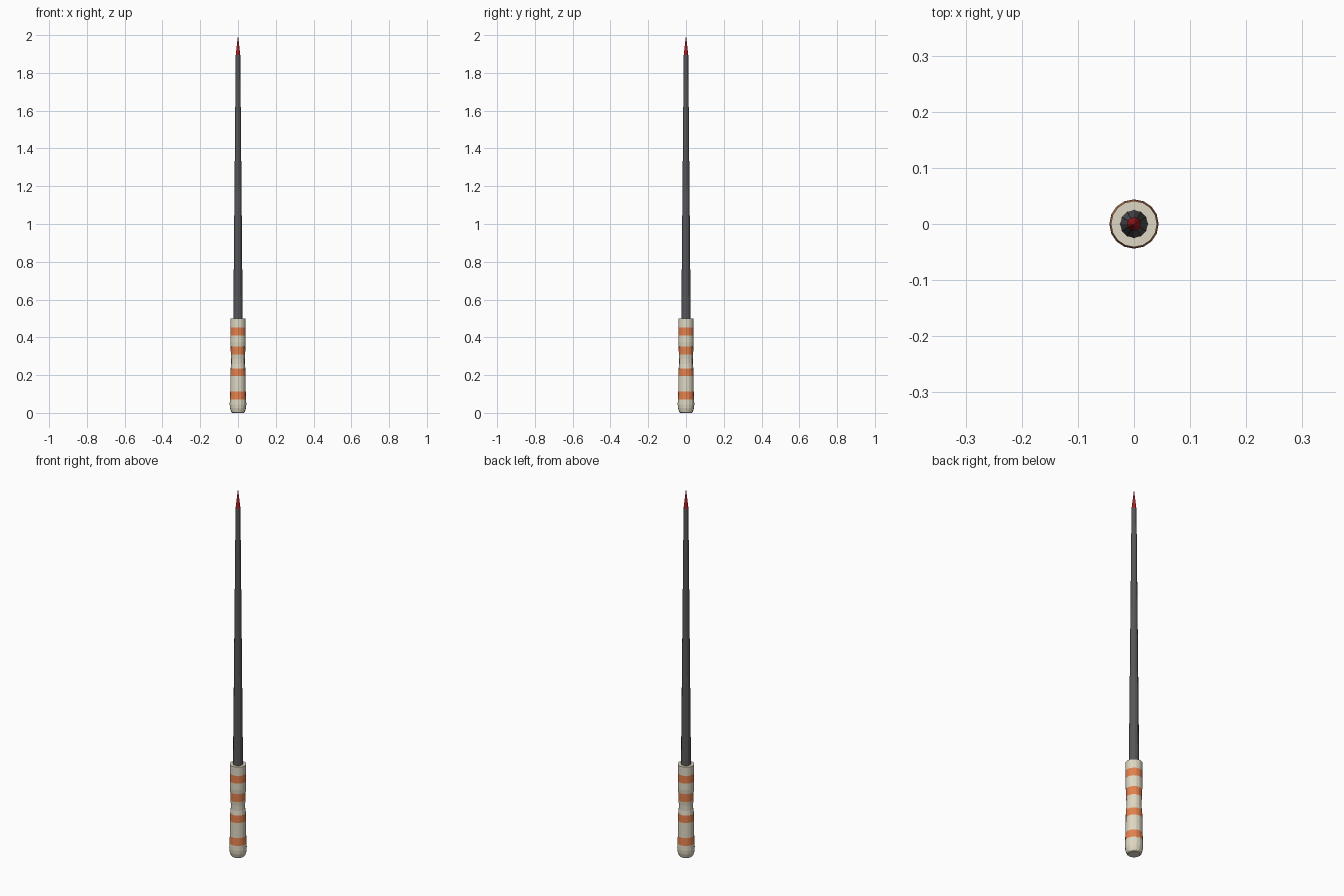
import bpy, bmesh, math

if "Cube" in bpy.data.objects:
    bpy.data.objects.remove(bpy.data.objects["Cube"])


def material(name, rgb):
    m = bpy.data.materials.new(name)
    m.diffuse_color = (*rgb, 1)
    m.use_nodes = True
    m.node_tree.nodes["Principled BSDF"].inputs["Base Color"].default_value = m.diffuse_color
    return m


cream = material("cream", (0.73, 0.68, 0.54))
orange = material("orange", (0.77, 0.22, 0.075))
grey = material("dark_grey", (0.095, 0.095, 0.1))
red = material("red", (0.42, 0.012, 0.016))


def lathe(name, profile, sides, mats, stripes=()):
    """Revolve (radius, z) points; faces whose middle lies in a stripe use slot 1."""
    bm = bmesh.new()
    rings = []
    for r, z in profile:
        if r == 0:
            rings.append([bm.verts.new((0, 0, z))] * sides)
        else:
            rings.append([bm.verts.new((r * math.cos(2 * math.pi * i / sides),
                                        r * math.sin(2 * math.pi * i / sides), z))
                          for i in range(sides)])
    for (a, b) in zip(rings, rings[1:]):
        for i in range(sides):
            j = (i + 1) % sides
            f = bm.faces.new(list(dict.fromkeys((a[i], a[j], b[j], b[i]))))
            z = f.calc_center_median().z
            f.material_index = int(any(lo < z < hi for lo, hi in stripes))
    # Close open ends
    if profile[0][0] > 0:
        bm.faces.new(rings[0][::-1])
    if profile[-1][0] > 0:
        bm.faces.new(rings[-1])
    bmesh.ops.recalc_face_normals(bm, faces=bm.faces)
    me = bpy.data.meshes.new(name)
    bm.to_mesh(me)
    bm.free()
    for m in mats:
        me.materials.append(m)
    ob = bpy.data.objects.new(name, me)
    bpy.context.collection.objects.link(ob)
    return ob


# Grip with a rounded butt, a slight waist and four painted bands
lathe("handle",
      [(0.030, 0), (0.036, 0.005), (0.042, 0.025), (0.044, 0.045), (0.043, 0.072),
       (0.041, 0.113), (0.040, 0.195), (0.039, 0.235), (0.036, 0.26), (0.036, 0.285),
       (0.038, 0.308), (0.039, 0.352), (0.041, 0.375), (0.041, 0.41),
       (0.041, 0.452), (0.041, 0.50)],
      16, [cream, orange],
      [(0.072, 0.113), (0.195, 0.235), (0.308, 0.352), (0.41, 0.452)])

# Long tapering shaft
lathe("shaft", [(0.025, 0.49), (0.012, 1.895)], 12, [grey])

# Pointed tip
lathe("tip", [(0.012, 1.895), (0, 2.0)], 12, [red])
